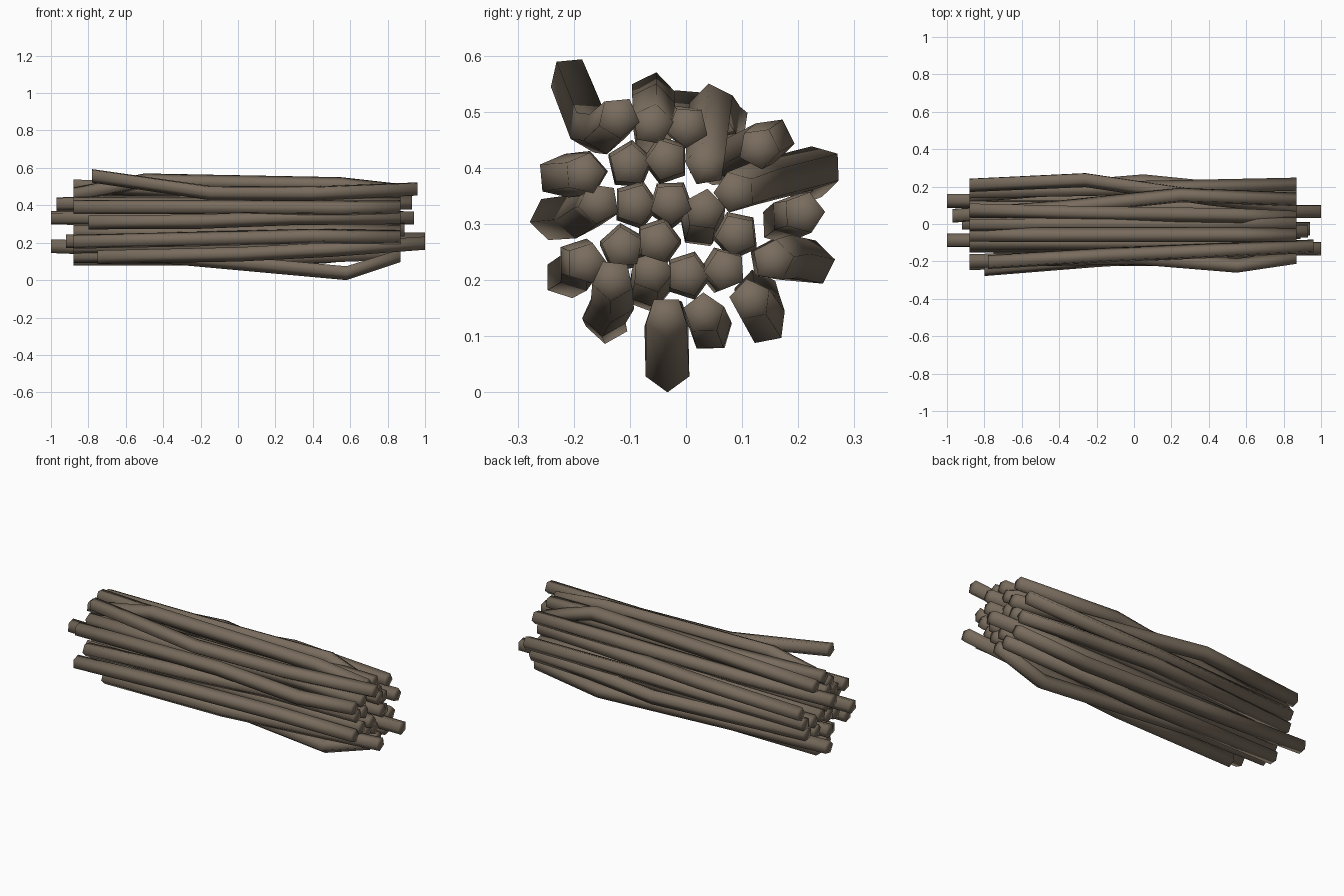
import bpy, bmesh, math, random

random.seed(4)
SIDES = 5
R_LEFT, R_MID, R_RIGHT = 0.039, 0.041, 0.038

bark = bpy.data.materials.new("grey brown bark")
bark.diffuse_color = (0.19, 0.15, 0.11, 1)


def stick(name, path, turn=None):
    """Five-sided stick through (x, y, z) points, with fan caps."""
    turn = random.uniform(0, math.tau) if turn is None else turn
    bm = bmesh.new()
    radii = [R_LEFT] + [R_MID] * (len(path) - 2) + [R_RIGHT]
    rings = []
    for (x, y, z), r in zip(path, radii):
        rings.append([bm.verts.new((x, y + r * math.cos(turn + math.tau * i / SIDES),
                                    z + r * math.sin(turn + math.tau * i / SIDES)))
                      for i in range(SIDES)])
    for a, b in zip(rings, rings[1:]):
        for i in range(SIDES):
            j = (i + 1) % SIDES
            bm.faces.new((a[i], a[j], b[j], b[i]))
    for ring, centre in ((rings[0], path[0]), (rings[-1], path[-1])):
        tip = bm.verts.new(centre)
        for i in range(SIDES):
            bm.faces.new((ring[i], ring[(i + 1) % SIDES], tip))
    bmesh.ops.recalc_face_normals(bm, faces=bm.faces)
    for f in bm.faces:
        f.smooth = True
    mesh = bpy.data.meshes.new(name)
    bm.to_mesh(mesh)
    bm.free()
    mesh.materials.append(bark)
    ob = bpy.data.objects.new(name, mesh)
    bpy.context.collection.objects.link(ob)


# Nearly straight inner sticks: y, z at the right end, left x, right x
inner = [
    (-0.10, 0.405, -0.88, 0.87), (-0.035, 0.414, -0.88, 0.93),
    (-0.09, 0.334, -1.00, 0.87), (-0.027, 0.336, -0.88, 0.94),
    (-0.113, 0.257, -0.88, 0.87), (-0.05, 0.268, -0.88, 0.89),
    (0.09, 0.28, -0.88, 0.87), (0.003, 0.208, -0.92, 0.87),
]
for n, (y, z, x0, x1) in enumerate(inner):
    stick(f"inner_stick_{n + 1}", [(x0, y, z), (-0.2, y, z - 0.004),
                                   (0.45, y, z + 0.004), (x1, y, z)])

# Bent sticks on the upper part of the bundle
upper = [
    [(-0.78, -0.205, 0.56), (-0.15, -0.168, 0.468), (0.4, -0.145, 0.465), (0.96, -0.12, 0.49)],
    [(-0.88, -0.06, 0.455), (-0.5, -0.06, 0.53), (0.55, -0.06, 0.51), (0.87, -0.06, 0.477)],
    [(-0.88, 0.0, 0.505), (-0.3, 0.0, 0.48), (0.4, 0.0, 0.475), (0.87, 0.003, 0.473)],
    [(-0.88, 0.075, 0.48), (-0.3, 0.06, 0.49), (0.55, 0.047, 0.51), (0.87, 0.036, 0.405)],
    [(-0.97, 0.042, 0.408), (-0.4, 0.085, 0.415), (0.25, 0.153, 0.45), (0.87, 0.13, 0.435)],
    [(-0.88, 0.21, 0.37), (-0.26, 0.238, 0.40), (0.4, 0.14, 0.375), (0.87, 0.087, 0.357)],
    [(-0.88, -0.2, 0.39), (0.0, -0.18, 0.39), (0.55, -0.225, 0.385), (0.87, -0.18, 0.39)],
]
for n, path in enumerate(upper):
    stick(f"upper_stick_{n + 1}", path)

# Bent sticks around the middle and lower part
lower = [
    [(-0.8, -0.24, 0.31), (-0.2, -0.19, 0.315), (0.3, -0.16, 0.335), (0.87, -0.155, 0.337)],
    [(-0.88, 0.025, 0.295), (0.0, 0.027, 0.30), (0.87, 0.033, 0.325)],
    [(-0.88, 0.17, 0.30), (0.05, 0.19, 0.315), (0.87, 0.21, 0.32)],
    [(-0.88, -0.215, 0.205), (-0.2, -0.19, 0.22), (0.4, -0.19, 0.235), (0.87, -0.178, 0.23)],
    [(-0.88, -0.068, 0.18), (0.0, -0.065, 0.19), (0.87, -0.06, 0.215)],
    [(-0.88, 0.06, 0.215), (0.2, 0.065, 0.22), (1.0, 0.07, 0.218)],
    [(-0.88, 0.15, 0.235), (0.05, 0.225, 0.23), (0.5, 0.18, 0.24), (0.87, 0.155, 0.235)],
    [(-0.75, -0.14, 0.125), (0.0, -0.145, 0.14), (0.5, -0.13, 0.165), (1.0, -0.13, 0.2)],
    [(-0.88, 0.045, 0.11), (0.0, 0.042, 0.112), (0.87, 0.032, 0.14)],
    [(-1.0, 0.125, 0.18), (-0.3, 0.13, 0.155), (0.45, 0.14, 0.125), (0.87, 0.115, 0.165)],
]
for n, path in enumerate(lower):
    stick(f"lower_stick_{n + 1}", path)

# Sagging stick at the bottom, point down, resting on the ground
stick("bottom_stick", [(-0.88, -0.03, 0.13), (-0.4, -0.035, 0.13),
                       (0.58, -0.033, R_MID), (0.87, -0.035, 0.135)], -math.pi / 2)
